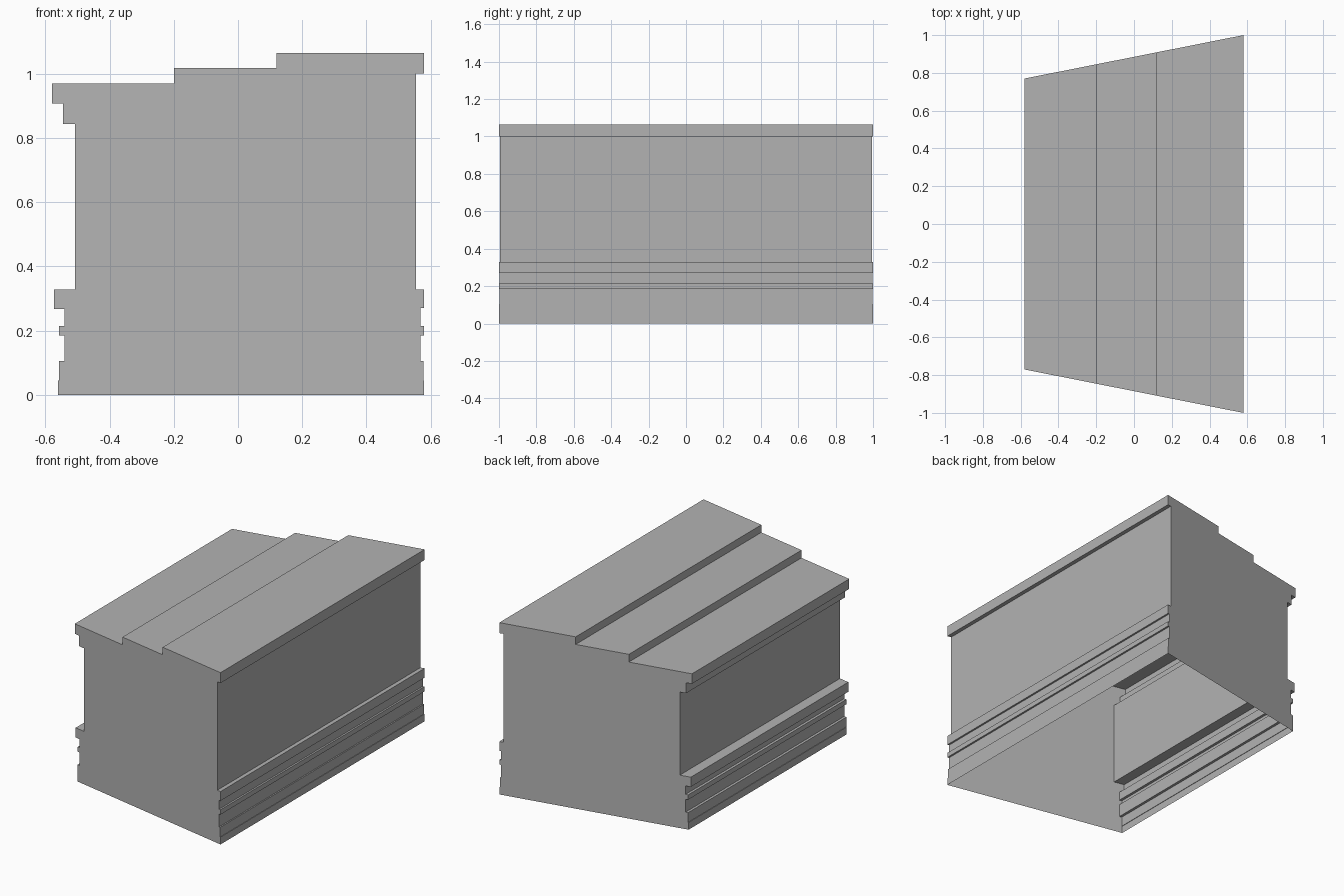
import bpy
import bmesh

cube = bpy.data.objects.get("Cube")
if cube:
    bpy.data.objects.remove(cube, do_unlink=True)

# Plain grey stone
stone = bpy.data.materials.new("stone_grey")
stone.use_nodes = True
GREY = (0.45, 0.45, 0.45, 1.0)
stone.diffuse_color = GREY
stone.node_tree.nodes["Principled BSDF"].inputs["Base Color"].default_value = GREY

# Wall bands from the ground up: (x of face, top of band)
right_bands = [(0.58, 0.045), (0.577, 0.105), (0.569, 0.185), (0.58, 0.215),
               (0.569, 0.27), (0.58, 0.328), (0.555, 1.0), (0.58, 1.065)]
left_bands = [(-0.56, 0.045), (-0.557, 0.105), (-0.541, 0.185), (-0.557, 0.215),
              (-0.541, 0.268), (-0.573, 0.328), (-0.507, 0.843), (-0.545, 0.908),
              (-0.58, 0.97)]
roof_steps = [(0.12, 1.065), (0.12, 1.018), (-0.2, 1.018), (-0.2, 0.97)]


def stepped(bands):
    """Turn wall bands into a stepped outline, bottom to top."""
    points, low = [], 0.0
    for x, high in bands:
        points += [(x, low), (x, high)]
        low = high
    return points


def end_y(x):
    """Half depth of the building, narrowing towards the left wall."""
    return 0.77 + 0.23 * (x + 0.58) / 1.16


# Cross-section, swept between the two slanted ends
outline = stepped(right_bands) + roof_steps + stepped(left_bands)[::-1]
bm = bmesh.new()
front = [bm.verts.new((x, -end_y(x), z)) for x, z in outline]
back = [bm.verts.new((x, end_y(x), z)) for x, z in outline]

# Walls, mouldings and roof; the underside stays open
for i in range(len(outline) - 1):
    bm.faces.new((front[i], back[i], back[i + 1], front[i + 1]))

# End walls
bm.faces.new(front)
bm.faces.new(back[::-1])

mesh = bpy.data.meshes.new("building_shell")
bm.to_mesh(mesh)
bm.free()
mesh.materials.append(stone)
shell = bpy.data.objects.new("building_shell", mesh)
bpy.context.collection.objects.link(shell)
